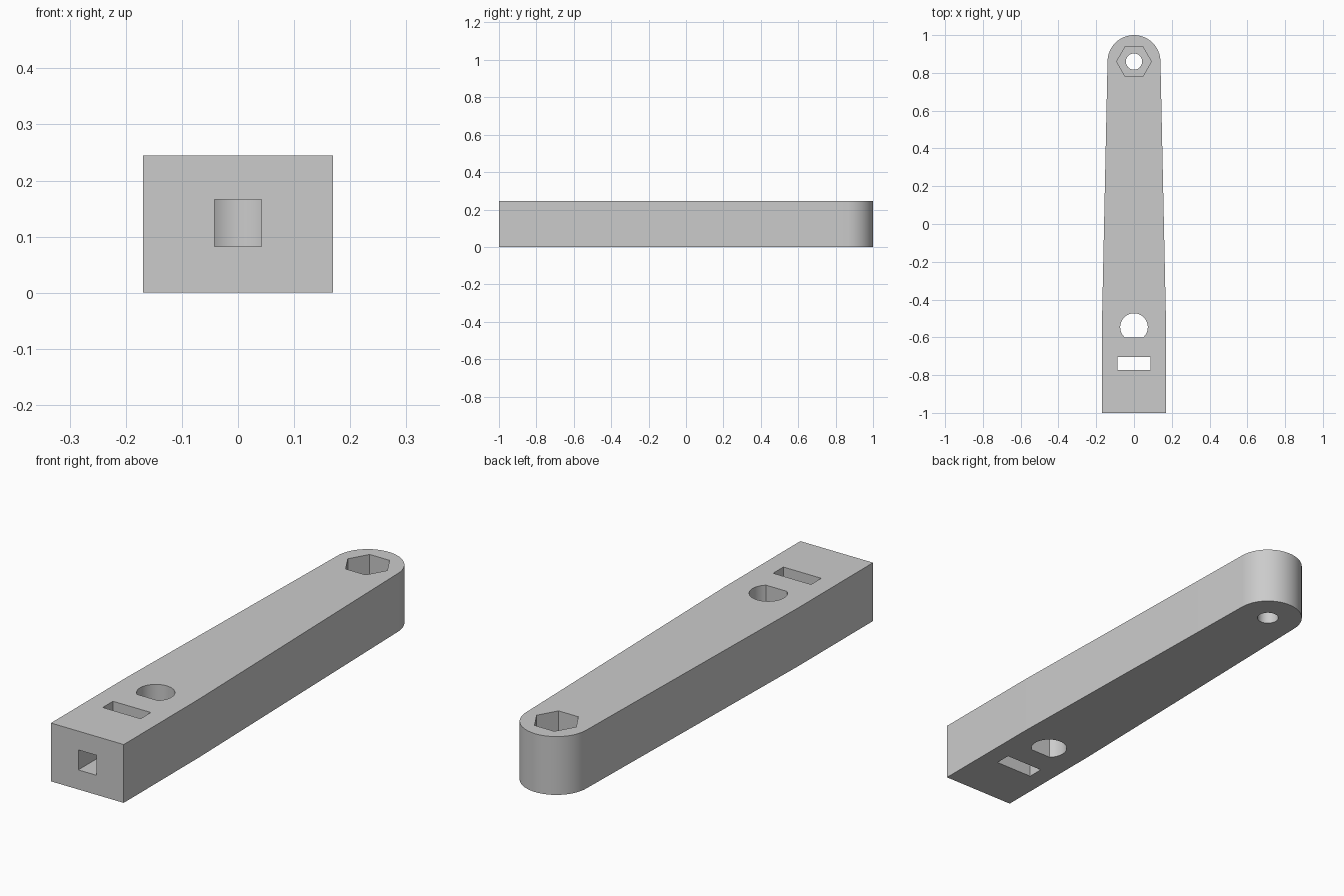
import bpy, bmesh, math

if "Cube" in bpy.data.objects:
    bpy.data.objects.remove(bpy.data.objects["Cube"], do_unlink=True)

HEIGHT = 0.245
END_Y = 0.86      # centre of the rounded end and its bolt hole
ROUND_Y = -0.546  # centre of the flat-sided hole

grey = bpy.data.materials.new("plain grey")
grey.use_nodes = True
colour = (0.6, 0.6, 0.6, 1)
grey.diffuse_color = colour
grey.node_tree.nodes["Principled BSDF"].inputs["Base Color"].default_value = colour


def arc(cy, radius, start, end, steps):
    """Points on an arc centred on x = 0, angles in degrees."""
    angles = [math.radians(start + (end - start) * i / steps) for i in range(steps + 1)]
    return [(radius * math.cos(a), cy + radius * math.sin(a)) for a in angles]


def rectangle(half_x, y0, y1):
    return [(-half_x, y0), (half_x, y0), (half_x, y1), (-half_x, y1)]


def prism(name, outline, z0, z1):
    """Extrude a counter-clockwise outline from z0 to z1."""
    bm = bmesh.new()
    base = bm.faces.new([bm.verts.new((x, y, z0)) for x, y in outline])
    top = bmesh.ops.extrude_face_region(bm, geom=[base])["geom"]
    verts = [v for v in top if isinstance(v, bmesh.types.BMVert)]
    bmesh.ops.translate(bm, verts=verts, vec=(0, 0, z1 - z0))
    bmesh.ops.recalc_face_normals(bm, faces=bm.faces)
    mesh = bpy.data.meshes.new(name)
    bm.to_mesh(mesh)
    bm.free()
    mesh.materials.append(grey)
    obj = bpy.data.objects.new(name, mesh)
    bpy.context.collection.objects.link(obj)
    return obj


# Tapered arm: straight butt, long taper, rounded end
outline = [(-0.169, -0.5), (-0.169, -1), (0.169, -1), (0.169, -0.5)]
outline += arc(END_Y, 0.14, 1, 179, 48)
arm = prism("tapered_arm", outline, 0, HEIGHT)

# Openings: cross slot, flat-sided hole, bolt hole, nut pocket, square channel
below, above = -0.1, HEIGHT + 0.1
cutters = [
    prism("cross_slot_cutter", rectangle(0.088, -0.772, -0.704), below, above),
    prism("flat_sided_hole_cutter", arc(ROUND_Y, 0.073, -48, 228, 48), below, above),
    prism("bolt_hole_cutter", arc(END_Y, 0.043, 0, 360, 40)[:-1], below, above),
    prism("nut_pocket_cutter", arc(END_Y, 0.092, 0, 360, 6)[:-1], HEIGHT / 2, above),
    prism("square_channel_cutter", rectangle(0.042, -1.1, ROUND_Y), 0.082, 0.166),
]

bpy.ops.object.select_all(action="DESELECT")
bpy.context.view_layer.objects.active = arm
arm.select_set(True)
for cutter in cutters:
    cut = arm.modifiers.new(cutter.name, "BOOLEAN")
    cut.operation = "DIFFERENCE"
    cut.solver = "EXACT"
    cut.object = cutter
    bpy.ops.object.modifier_apply(modifier=cut.name)
    bpy.data.objects.remove(cutter, do_unlink=True)

bpy.ops.object.shade_smooth_by_angle(angle=math.radians(30))
